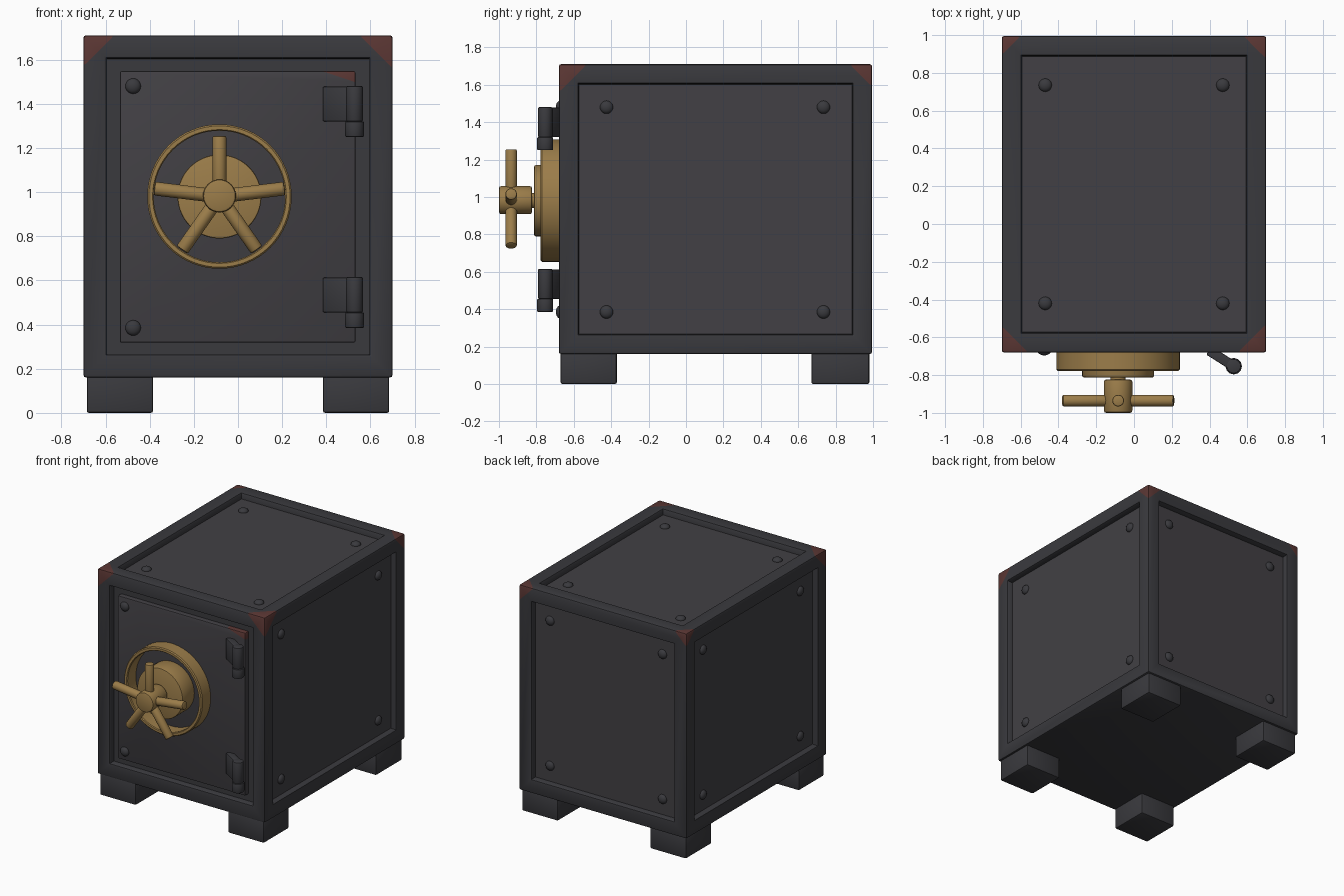
import bpy, bmesh, math
from mathutils import Vector, Matrix

if "Cube" in bpy.data.objects:
    bpy.data.objects.remove(bpy.data.objects["Cube"])


def material(name, rgb):
    m = bpy.data.materials.new(name)
    m.diffuse_color = (*rgb, 1)
    m.use_nodes = True
    m.node_tree.nodes["Principled BSDF"].inputs["Base Color"].default_value = m.diffuse_color
    return m


FRAME = material("dark_iron", (0.042, 0.042, 0.048))
PANEL = material("panel_iron", (0.054, 0.051, 0.058))
BRASS = material("brass", (0.33, 0.205, 0.068))
RUST = material("rust", (0.105, 0.038, 0.034))


def finish(bm, name, *mats):
    bmesh.ops.recalc_face_normals(bm, faces=bm.faces)
    me = bpy.data.meshes.new(name)
    bm.to_mesh(me)
    bm.free()
    for m in mats:
        me.materials.append(m)
    me.shade_smooth()
    me.set_sharp_from_angle(angle=math.radians(35))
    ob = bpy.data.objects.new(name, me)
    bpy.context.collection.objects.link(ob)
    return ob


def box_mesh(lo, hi):
    lo, hi = Vector(lo), Vector(hi)
    bm = bmesh.new()
    bmesh.ops.create_cube(bm, size=1, matrix=Matrix.Translation((lo + hi) / 2)
                          @ Matrix.Diagonal((*(hi - lo), 1)))
    return bm


def bevel_convex(bm, width, segments=2):
    bm.normal_update()
    edges = [e for e in bm.edges if e.is_convex and e.calc_face_angle() > 1]
    bmesh.ops.bevel(bm, geom=edges, offset=width, segments=segments,
                    profile=0.5, affect='EDGES')


def rust_corner(bm, point, normal, index):
    """Cut the mesh with a plane and colour everything beyond it."""
    point, normal = Vector(point), Vector(normal).normalized()
    bmesh.ops.bisect_plane(bm, geom=bm.verts[:] + bm.edges[:] + bm.faces[:],
                           plane_co=point, plane_no=normal)
    for f in bm.faces:
        if (f.calc_center_median() - point).dot(normal) > 1e-5:
            f.material_index = index


def rod(name, start, end, radius, mat, bevel=0.006, sides=24):
    start, end = Vector(start), Vector(end)
    d = end - start
    bm = bmesh.new()
    bmesh.ops.create_cone(bm, cap_ends=True, segments=sides, radius1=radius,
                          radius2=radius, depth=d.length)
    bevel_convex(bm, bevel)
    bm.transform(Matrix.Translation((start + end) / 2)
                 @ d.to_track_quat('Z', 'Y').to_matrix().to_4x4())
    return finish(bm, name, mat)


# Safe body: box with a recessed panel on every side but the bottom
LO, HI = (-0.70, -0.68, 0.16), (0.70, 0.995, 1.71)
DEPTH = 0.045
bm = box_mesh(LO, HI)
bm.normal_update()
panels = [f for f in bm.faces if f.normal.z > -0.5]
bmesh.ops.inset_individual(bm, faces=panels, thickness=0.148)
bmesh.ops.inset_individual(bm, faces=panels, thickness=0.004, depth=-DEPTH)
for f in panels:
    f.material_index = 1 if f.normal.y > -0.5 else 0
bevel_convex(bm, 0.012)
# worn rust at the four top corners
for sx, sy, size in ((-1, -1, 0.14), (1, -1, 0.15), (-1, 1, 0.10), (1, 1, 0.12)):
    x, y = sx * 0.70, (LO[1] if sy < 0 else HI[1])
    rust_corner(bm, (x - sx * size, y, HI[2]), (sx, sy, 1), 2)
finish(bm, "safe_body", FRAME, PANEL, RUST)

# Feet
for sx in (-1, 1):
    for y0, y1, label in ((-0.67, -0.37, "front"), (0.67, 0.98, "back")):
        x0, x1 = sorted((sx * 0.385, sx * 0.685))
        bm = box_mesh((x0, y0, 0), (x1, y1, 0.17))
        bevel_convex(bm, 0.01)
        finish(bm, f"{label}_foot", FRAME)

# Door slab with a rusty top corner
DOOR_Y = -0.673
bm = box_mesh((-0.535, DOOR_Y, 0.318), (0.532, -0.62, 1.548))
bevel_convex(bm, 0.008)
rust_corner(bm, (0.38, -0.68, 1.548), (0.05, 0, 0.15), 1)
finish(bm, "door", PANEL, RUST)


# Rivets: flattened domes
def rivet(pos, axis):
    bm = bmesh.new()
    bmesh.ops.create_uvsphere(bm, u_segments=20, v_segments=10, radius=0.035)
    bm.transform(Matrix.Translation(pos)
                 @ Vector(axis).to_track_quat('Z', 'Y').to_matrix().to_4x4()
                 @ Matrix.Diagonal((1, 1, 0.65, 1)))
    finish(bm, "rivet", FRAME)


for z in (0.385, 1.48):
    rivet((-0.475, DOOR_Y, z), (0, -1, 0))
    for s in (-1, 1):
        rivet((s * 0.47, HI[1] - DEPTH, z), (0, 1, 0))
        for y in (-0.425, 0.735):
            rivet((s * (0.70 - DEPTH), y, z), (s, 0, 0))
for x in (-0.47, 0.47):
    for y in (-0.42, 0.735):
        rivet((x, y, HI[2] - DEPTH), (0, 0, 1))

# Hinges: slanted leaf, barrel and lower knuckle
HX, HY = 0.528, -0.753
for z in (0.455, 1.32):
    a, b = Vector((0.405, -0.675, 0)), Vector((HX, HY, 0))
    d = b - a
    bm = box_mesh((-0.01, -0.026, z), (d.length, 0.026, z + 0.158))
    bevel_convex(bm, 0.006)
    bm.transform(Matrix.Translation(a)
                 @ Matrix.Rotation(math.atan2(d.y, d.x), 4, 'Z'))
    finish(bm, "hinge_leaf", FRAME)
    rod("hinge_barrel", (HX, HY, z), (HX, HY, z + 0.16), 0.038, FRAME)
    rod("hinge_knuckle", (HX, HY, z - 0.07), (HX, HY, z), 0.043, FRAME)

# Brass collar ring around the lock, lathed about the y axis
CX, CZ = -0.084, 0.98
profile = [(0.298, -0.65), (0.298, -0.771), (0.303, -0.777), (0.320, -0.777),
           (0.327, -0.770), (0.327, -0.65)]
bm = bmesh.new()
N = 64
rings = [[bm.verts.new((CX + r * math.cos(2 * math.pi * i / N), y,
                        CZ + r * math.sin(2 * math.pi * i / N)))
          for i in range(N)] for r, y in profile]
for p, q in zip(rings, rings[1:] + rings[:1]):
    for i in range(N):
        j = (i + 1) % N
        bm.faces.new((p[i], p[j], q[j], q[i]))
finish(bm, "collar_ring", BRASS)

# Lock plate, shaft, hub and five spokes
rod("lock_plate", (CX, -0.65, CZ), (CX, -0.812, CZ), 0.19, BRASS, 0.008, 64)
rod("handle_shaft", (CX, -0.80, CZ), (CX, -0.84, CZ), 0.04, BRASS)
rod("handle_hub", (CX, -0.823, CZ + 0.003), (CX, -1.0, CZ + 0.003), 0.075, BRASS, 0.012, 40)
for deg, length in ((90, 0.275), (7, 0.297), (173, 0.297), (235, 0.295), (305, 0.295)):
    a = math.radians(deg)
    rod("handle_spoke", (CX, -0.935, CZ),
        (CX + length * math.cos(a), -0.935, CZ + length * math.sin(a)),
        0.031, BRASS, 0.008)
